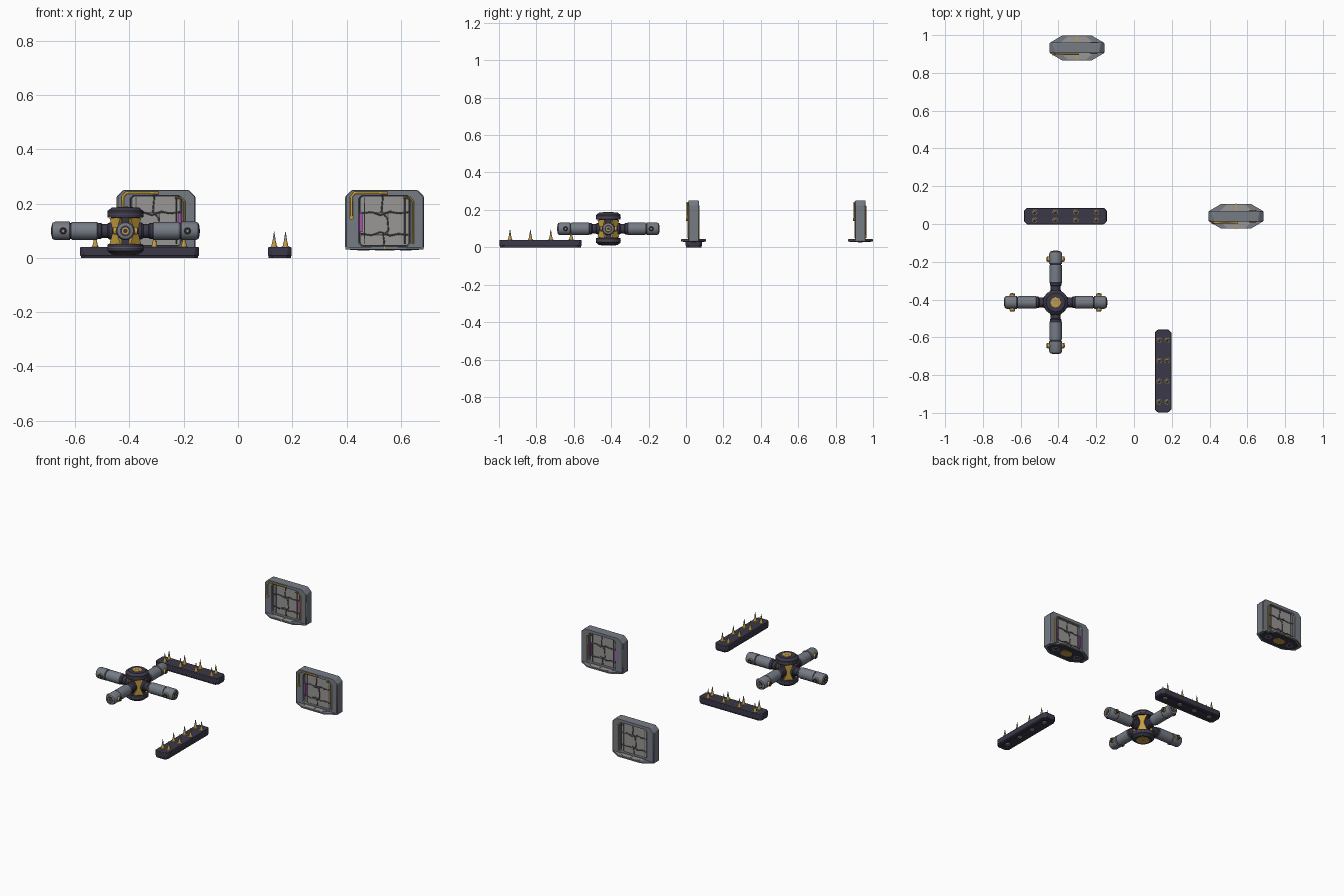
import bpy, bmesh, math
from mathutils import Matrix, Vector

if "Cube" in bpy.data.objects:
    bpy.data.objects.remove(bpy.data.objects["Cube"], do_unlink=True)


def material(name, rgb):
    m = bpy.data.materials.new(name)
    m.use_nodes = True
    m.diffuse_color = (*rgb, 1)
    m.node_tree.nodes["Principled BSDF"].inputs["Base Color"].default_value = (*rgb, 1)
    return m


STEEL = material("steel grey", (0.18, 0.20, 0.235))
NAVY = material("dark navy", (0.045, 0.04, 0.065))
PALE = material("pale grey", (0.32, 0.31, 0.30))
CRACK = material("dark grey", (0.10, 0.10, 0.105))
GOLD = material("gold", (0.56, 0.34, 0.05))
MAGENTA = material("magenta", (0.45, 0.07, 0.48))

move = lambda x, y, z: Matrix.Translation((x, y, z))
turn = lambda deg, axis: Matrix.Rotation(math.radians(deg), 4, axis)
FRONT = turn(90, 'X')  # local xy profile becomes xz, extrusion becomes -y


def finish(name, bm, mat, mtx, bevel=0):
    bmesh.ops.recalc_face_normals(bm, faces=bm.faces)
    bm.transform(mtx)
    me = bpy.data.meshes.new(name)
    bm.to_mesh(me)
    bm.free()
    me.materials.append(mat)
    ob = bpy.data.objects.new(name, me)
    bpy.context.collection.objects.link(ob)
    if bevel:
        mod = ob.modifiers.new("bevel", 'BEVEL')
        mod.width, mod.segments = bevel, 1
    bpy.ops.object.select_all(action='DESELECT')
    bpy.context.view_layer.objects.active = ob
    ob.select_set(True)
    bpy.ops.object.shade_smooth_by_angle(angle=math.radians(30))


def lathe(name, profile, mat, mtx, sides=24):
    """Turned part about z from (radius, height) points, capped at both ends."""
    bm = bmesh.new()
    rings = []
    for r, z in profile:
        rings.append([bm.verts.new((r * math.cos(a), r * math.sin(a), z))
                      for a in (2 * math.pi * i / sides for i in range(sides))])
    for lo, hi in zip(rings, rings[1:]):
        for i in range(sides):
            j = (i + 1) % sides
            bm.faces.new((lo[i], lo[j], hi[j], hi[i]))
    bm.faces.new(rings[0])
    bm.faces.new(rings[-1])
    finish(name, bm, mat, mtx)


def prism(name, pts, z0, z1, mat, mtx, bevel=0, hole=None):
    """Extruded outline, optionally with a matching inner outline as a hole."""
    bm = bmesh.new()
    loops = [[bm.verts.new((x, y, z)) for x, y in p]
             for p in ([pts] + ([hole] if hole else [])) for z in (z0, z1)]
    n = len(pts)
    for i in range(n):
        j = (i + 1) % n
        for a, b in ((0, 1), (2, 3), (0, 2), (1, 3)) if hole else ((0, 1),):
            bm.faces.new((loops[a][i], loops[a][j], loops[b][j], loops[b][i]))
    if not hole:
        bm.faces.new(loops[0])
        bm.faces.new(loops[1])
    finish(name, bm, mat, mtx, bevel)


def clipped(x0, x1, y0, y1, c, low=None):
    """Rectangle with clipped corners; low sets a different lower clip."""
    d = c if low is None else low
    return [(x0 + d, y0), (x1 - d, y0), (x1, y0 + d), (x1, y1 - c),
            (x1 - c, y1), (x0 + c, y1), (x0, y1 - c), (x0, y0 + d)]


def box(name, x0, x1, y0, y1, z0, z1, mat, mtx):
    prism(name, [(x0, y0), (x1, y0), (x1, y1), (x0, y1)], z0, z1, mat, mtx)


def cable(name, pts, r, mat, mtx):
    cu = bpy.data.curves.new(name, 'CURVE')
    cu.dimensions = '3D'
    cu.bevel_depth, cu.bevel_resolution, cu.use_fill_caps = r, 1, True
    sp = cu.splines.new('POLY')
    sp.points.add(len(pts) - 1)
    for p, co in zip(sp.points, pts):
        p.co = (*(mtx @ Vector(co)), 1)
    cu.materials.append(mat)
    ob = bpy.data.objects.new(name, cu)
    bpy.context.collection.objects.link(ob)


# --- Armoured wall panels: frame, cracked slab, cables, lights and foot
def panel(tag, x, y, lights):
    m = move(x, y, 0)
    prism(tag + "_frame", clipped(-.145, .145, .031, .25, .024, .005), -.028, .028, STEEL,
          m @ FRONT, .005, clipped(-.092, .092, .045, .228, .01))
    box(tag + "_slab", -.098, .098, .04, .232, -.012, .012, CRACK, m @ FRONT)
    # foot plate: steel ends, pale middle, gold seam, dark underside with emblem
    foot = [(-.144, -.027), (-.078, -.066), (.078, -.066), (.144, -.027),
            (.144, .027), (.078, .066), (-.078, .066), (-.144, .027)]
    prism(tag + "_foot", foot, .031, .039, STEEL, m)
    prism(tag + "_foot_top", [(px * .62, py * .93) for px, py in foot], .039, .041, PALE, m)
    for y0, y1 in ((-.0665, -.012), (.012, .0665)):
        box(tag + "_foot_seam", -.002, .002, y0, y1, .032, .043, GOLD, m)
    prism(tag + "_underside", [(px * .88, py * .86) for px, py in foot], .029, .031, NAVY, m)
    prism(tag + "_foot_emblem", clipped(-.036, .036, -.028, .028, .018), .027, .029, GOLD, m)
    for px in (-.078, .078):
        lathe(tag + "_foot_socket", [(.022, .0275), (.022, .029)], STEEL, m @ move(px, 0, 0), 16)
        lathe(tag + "_foot_hole", [(.012, .0265), (.012, .0275)], NAVY, m @ move(px, 0, 0), 16)
    # gold conduit over the upper corner of the front
    cable(tag + "_conduit", [(px, -.033, zz) for px, zz in
          ((-.122, .148), (-.122, .225), (-.11, .239), (.01, .239))], .005, GOLD, m)
    lathe(tag + "_conduit_end", [(.008, 0), (.008, .014)], GOLD,
          m @ move(-.122, -.026, .148) @ FRONT, 10)
    for side, ang, sign in (("front", 0, 1), ("back", 180, -1)):
        s = m @ turn(ang, 'Z')
        f = s @ FRONT
        n = tag + "_" + side
        # six pale tiles separated by dark joints
        for i, (z0, z1) in enumerate(((.048, .083), (.087, .164), (.168, .225))):
            split = (-.004, .012, -.008)[i]
            for x0, x1 in ((-.086, split - .002), (split + .002, .086)):
                prism(n + "_tile", clipped(x0, x1, z0, z1, .004), .012, .016, PALE, f)
        # raised jagged fractures
        for zz, flip in ((.086, 1), (.166, -1)):
            cable(n + "_fracture", [(px, -.016, zz + flip * dz) for px, dz in
                  ((-.088, .004), (-.05, -.003), (-.015, .009), (.02, -.005),
                   (.05, .003), (.088, -.002))], .003, CRACK, s)
        cable(n + "_fracture", [(px, -.016, zz) for px, zz in
              ((.0, .05), (-.005, .085), (.014, .1), (.01, .145), (-.012, .17),
               (-.006, .225))], .003, CRACK, s)
        for px in (-.074, .074):
            cable(n + "_rib", [(px, -.016, .05), (px, -.016, .224)], .0025, CRACK, s)
        # slim conduit beside the recess, on the same end of both faces
        cable(n + "_slim_conduit", [(sign * px, -.029, zz) for px, zz in
              ((.105, .05), (.105, .207), (.095, .22), (.07, .22))], .0035, GOLD, s)
        # glowing strips on the inner walls of the recess
        for sx in lights[side]:
            box(n + "_light_strip", sx * .087 - .005, sx * .087 + .005,
                .095, .165, .012, .022, MAGENTA, f)


panel("far_panel", -.302, .932, {"front": [1], "back": []})
panel("near_panel", .54, .041, {"front": [-1], "back": [-1, 1]})


# --- Spike strips: bevelled bar, paired spikes, recessed underside with studs
def spike_strip(tag, m):
    prism(tag + "_bar", clipped(-.219, .219, -.044, .044, .015), .006, .04, NAVY, m, .003)
    prism(tag + "_sole", clipped(-.216, .216, -.041, .041, .014), 0, .006, NAVY, m, 0,
          clipped(-.195, .195, -.022, .022, .008))
    for i in range(4):
        px = -.163 + .109 * i
        lathe(tag + "_stud", [(.014, .001), (.014, .007)], PALE, m @ move(px, 0, 0), 16)
        for py in (-.021, .021):
            s = m @ move(px, py, .04)
            lathe(tag + "_spike_seat", [(.014, -.001), (.014, .002)], PALE, s, 16)
            lathe(tag + "_spike_base", [(.0105, .002), (.0085, .012), (.0055, .024)], GOLD, s, 16)
            lathe(tag + "_spike_tip", [(.0055, .024), (.004, .036), (.0006, .056)], PALE, s, 16)


spike_strip("left_strip", move(-.363, .042, 0))
spike_strip("front_strip", move(.154, -.778, 0) @ turn(90, 'Z'))

# --- Four-armed hub: mirrored end drums, core, gold braces and arms
HUB = move(-.415, -.415, .099)
for side, ang, cap in (("upper", 0, .028), ("lower", 180, .04)):
    h = HUB @ turn(ang, 'X')
    lathe(side + "_drum", [(.052, .04), (.052, .049), (.064, .049), (.066, .052),
                           (.066, .074), (.056, .081), (.05, .087)], NAVY, h, 32)
    lathe(side + "_drum_band", [(.0665, .06), (.0665, .063)], CRACK, h, 32)
    lathe(side + "_cap", [(cap, .086), (cap, .0885)], GOLD, h, 8)
    lathe(side + "_cap_pin", [(.009, .088), (.009, .09)], PALE, h, 12)
lathe("hub_core", [(.047, -.046), (.047, .046)], NAVY, HUB)
hourglass = [(-.028, -.048), (.028, -.048), (.011, -.008), (.011, .008),
             (.028, .048), (-.028, .048), (-.011, .008), (-.011, -.008)]

for k in range(4):
    spin = HUB @ turn(90 * k, 'Z')
    prism("hub_brace", hourglass, .04, .055, GOLD, spin @ turn(45, 'Z') @ FRONT)
    arm = spin @ FRONT
    lathe("arm_collar", [(.031, .04), (.031, .06), (.026, .066), (.026, .086),
                         (.03, .09), (.03, .106)], NAVY, arm)
    lathe("arm_sleeve", [(.028, .1), (.033, .104), (.033, .196), (.031, .199)], STEEL, arm)
    lathe("arm_groove", [(.029, .195), (.029, .208)], NAVY, arm)
    lathe("arm_end", [(.031, .203), (.034, .206), (.034, .258), (.03, .268),
                      (.024, .271)], STEEL, arm)
    lathe("arm_end_ring", [(.02, .27), (.02, .2725)], NAVY, arm)
    lathe("arm_end_gold", [(.013, .272), (.013, .2735)], GOLD, arm, 16)
    lathe("arm_end_pin", [(.009, .273), (.009, .2745)], NAVY, arm, 6)
    # cross bolts through each arm end
    for flip in (-90, 90):
        b = arm @ move(0, 0, .229) @ turn(flip, 'Y')
        lathe("bolt_washer", [(.014, .028), (.014, .043)], GOLD, b, 16)
        lathe("bolt_head", [(.013, .043), (.013, .046), (.01, .048)], NAVY, b, 6)
        lathe("bolt_pin", [(.004, .047), (.004, .049)], PALE, b, 8)
